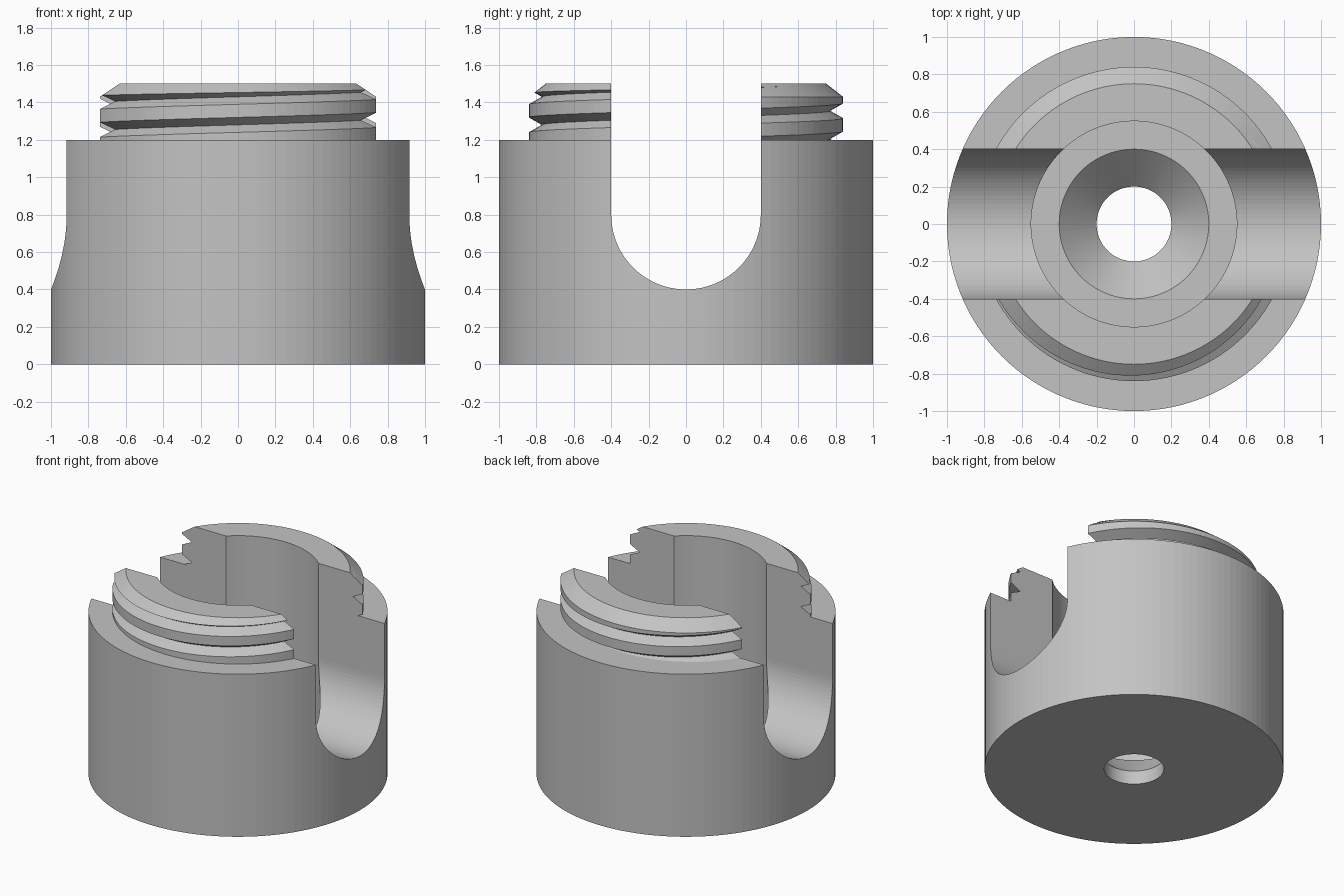
import bpy
import bmesh
from math import sin, cos, pi, radians

cube = bpy.data.objects.get("Cube")
if cube:
    bpy.data.objects.remove(cube, do_unlink=True)

SEGMENTS = 120
PITCH = 0.15
CREST, ROOT = 0.84, 0.77

grey = bpy.data.materials.new("plain grey")
grey.use_nodes = True
grey.diffuse_color = (0.55, 0.55, 0.55, 1)
grey.node_tree.nodes["Principled BSDF"].inputs["Base Color"].default_value = grey.diffuse_color


def loft(name, rings):
    """Solid through a row of closed rings, capped at both ends."""
    bm = bmesh.new()
    rows = [[bm.verts.new(p) for p in ring] for ring in rings]
    n = len(rows[0])
    for low, high in zip(rows, rows[1:]):
        for i in range(n):
            j = (i + 1) % n
            bm.faces.new((low[i], low[j], high[j], high[i]))
    bm.faces.new(rows[0])
    bm.faces.new(rows[-1])
    bmesh.ops.recalc_face_normals(bm, faces=bm.faces)
    mesh = bpy.data.meshes.new(name)
    bm.to_mesh(mesh)
    bm.free()
    mesh.materials.append(grey)
    obj = bpy.data.objects.new(name, mesh)
    bpy.context.collection.objects.link(obj)
    return obj


def lathe(name, profile):
    """Solid of revolution from (radius, height) pairs."""
    turn = [2 * pi * i / SEGMENTS for i in range(SEGMENTS)]
    return loft(name, [[(r * cos(a), r * sin(a), z) for a in turn] for r, z in profile])


def combine(target, tool, operation):
    """Apply a boolean and discard the tool object."""
    tool.hide_render = True
    mod = target.modifiers.new("combine", 'BOOLEAN')
    mod.operation = operation
    mod.solver = 'EXACT'
    mod.object = tool
    graph = bpy.context.evaluated_depsgraph_get()
    mesh = bpy.data.meshes.new_from_object(target.evaluated_get(graph))
    target.modifiers.clear()
    target.data = mesh
    bpy.data.objects.remove(tool, do_unlink=True)


# Chamfered neck, rooted a little inside the body
neck = lathe("neck", [(CREST, 1.1), (CREST, 1.43), (0.75, 1.5)])

# V-shaped right-handed thread groove
outer = 0.88
half = 0.04 * (outer - ROOT) / (CREST - ROOT)
rings = []
for step in range(-3 * SEGMENTS, int(1.5 * SEGMENTS)):
    turn = step / SEGMENTS
    a = radians(270) + 2 * pi * turn
    z = 1.43 + PITCH * turn
    rings.append([(r * cos(a), r * sin(a), z + dz)
                  for r, dz in ((ROOT, 0), (outer, half), (outer, -half))])
combine(neck, loft("thread_groove", rings), 'DIFFERENCE')

# Body joined with the threaded neck
body = lathe("slotted_threaded_body", [(1, 0), (1, 1.2)])
combine(body, neck, 'UNION')

# Bore with flat floor, countersink and through hole
bore = lathe("bore", [(0.2, -0.1), (0.2, 0.1), (0.4, 0.3), (0.55, 0.3), (0.55, 1.7)])
combine(body, bore, 'DIFFERENCE')

# Round-bottomed slot running from side to side
arc = [pi + pi * i / 48 for i in range(49)]
outline = [(0.4 * cos(a), 0.8 + 0.4 * sin(a)) for a in arc] + [(0.4, 1.7), (-0.4, 1.7)]
slot = loft("slot", [[(x, y, z) for y, z in outline] for x in (-1.2, 1.2)])
combine(body, slot, 'DIFFERENCE')
